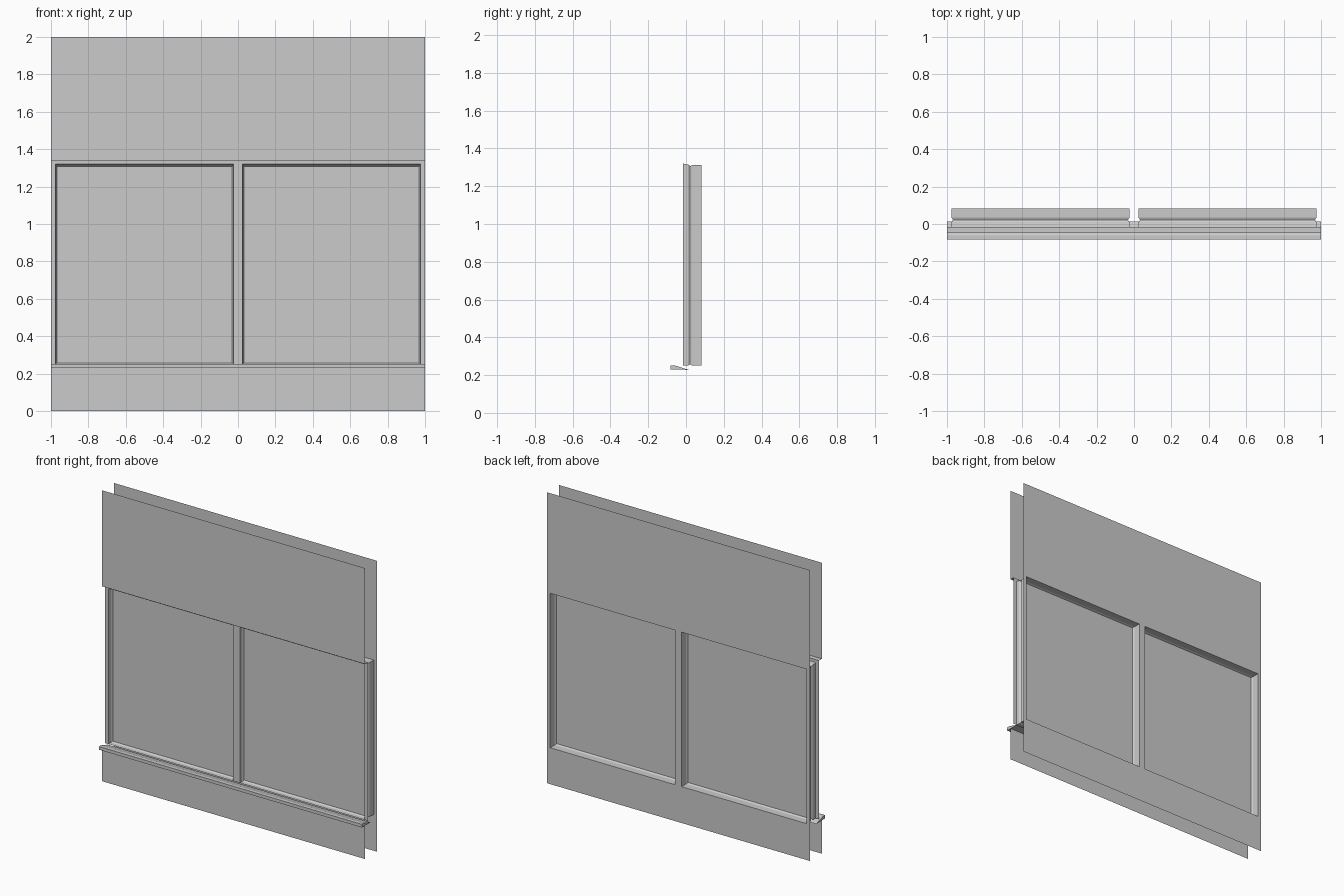
import bpy

if "Cube" in bpy.data.objects:
    bpy.data.objects.remove(bpy.data.objects["Cube"])

SILL_Z, HEAD_Z, SOFFIT_Z = 0.25, 1.315, 1.34
FRONT_Y, FRAME_Y, GLASS_Y, BACK_Y = -0.048, -0.016, 0.022, 0.083
OPENINGS = [(-0.975, -0.025), (0.025, 0.975)]
XS = [-1, -0.975, -0.025, 0.025, 0.975, 1]


def make(name, verts, faces):
    mesh = bpy.data.meshes.new(name)
    mesh.from_pydata(verts, [], faces)
    mesh.validate()
    obj = bpy.data.objects.new(name, mesh)
    bpy.context.collection.objects.link(obj)
    return obj


def sheet(name, y, xs, zs, holes=(), face_back=False):
    """Upright flat sheet at y, split on xs and zs, leaving out hole cells."""
    verts = [(x, y, z) for z in zs for x in xs]
    n = len(xs)
    faces = []
    for j in range(len(zs) - 1):
        for i in range(n - 1):
            if (i, j) in holes:
                continue
            f = [j * n + i, j * n + i + 1, (j + 1) * n + i + 1, (j + 1) * n + i]
            faces.append(f[::-1] if face_back else f)
    return make(name, verts, faces)


def extrude_x(name, profile, closed):
    """Run a (y, z) profile across the full width."""
    n = len(profile)
    verts = [(x, y, z) for x in (-1, 1) for y, z in profile]
    faces = [(i, (i + 1) % n, n + (i + 1) % n, n + i)
             for i in range(n if closed else n - 1)]
    if closed:
        faces += [tuple(range(n))[::-1], tuple(range(n, 2 * n))]
    return make(name, verts, faces)


# Outer wall skin below and above the window band
sheet("outer_wall_lower", FRONT_Y, [-1, 1], [0, 0.23])
sheet("outer_wall_upper", FRONT_Y, [-1, 1], [SOFFIT_Z, 2])

# Inner wall skin with two openings
sheet("inner_wall", BACK_Y, XS, [0, SILL_Z, HEAD_Z - 0.003, 2],
      holes={(1, 1), (3, 1)}, face_back=True)

# Front face of the window frame: jambs, mullion and head
sheet("window_frame_front", FRAME_Y, XS, [SILL_Z, HEAD_Z + 0.005, SOFFIT_Z],
      holes={(1, 0), (3, 0)})

# Soffit joining the upper skin to the frame
extrude_x("window_soffit", [(FRAME_Y, SOFFIT_Z), (FRONT_Y, SOFFIT_Z)], False)

# Outside sill, a shallow wedge
extrude_x("window_sill", [(-0.083, 0.23), (0.014, 0.228),
                          (-0.062, 0.252), (-0.083, 0.252)][::-1], True)

# Opening linings: (y, inset, head height), with a small bead at the glass
STATIONS = [(FRAME_Y, 0, HEAD_Z + 0.005), (0.01, 0, HEAD_Z),
            (GLASS_Y, 0.007, HEAD_Z - 0.008), (0.034, 0, HEAD_Z - 0.003),
            (BACK_Y, 0, HEAD_Z - 0.003)]
for side, (x0, x1) in zip(("left", "right"), OPENINGS):
    verts, faces = [], []
    for y, d, top in STATIONS:
        verts += [(x0 + d, y, SILL_Z + d), (x1 - d, y, SILL_Z + d),
                  (x1 - d, y, top), (x0 + d, y, top)]
    for s in range(len(STATIONS) - 1):
        a, b = 4 * s, 4 * s + 4
        faces += [(a + i, a + (i + 1) % 4, b + (i + 1) % 4, b + i)
                  for i in range(4)]
    make("opening_lining_" + side, verts, faces)
    # Glass pane
    sheet("glass_pane_" + side, GLASS_Y, [x0 + 0.007, x1 - 0.007],
          [SILL_Z + 0.007, HEAD_Z - 0.008])
